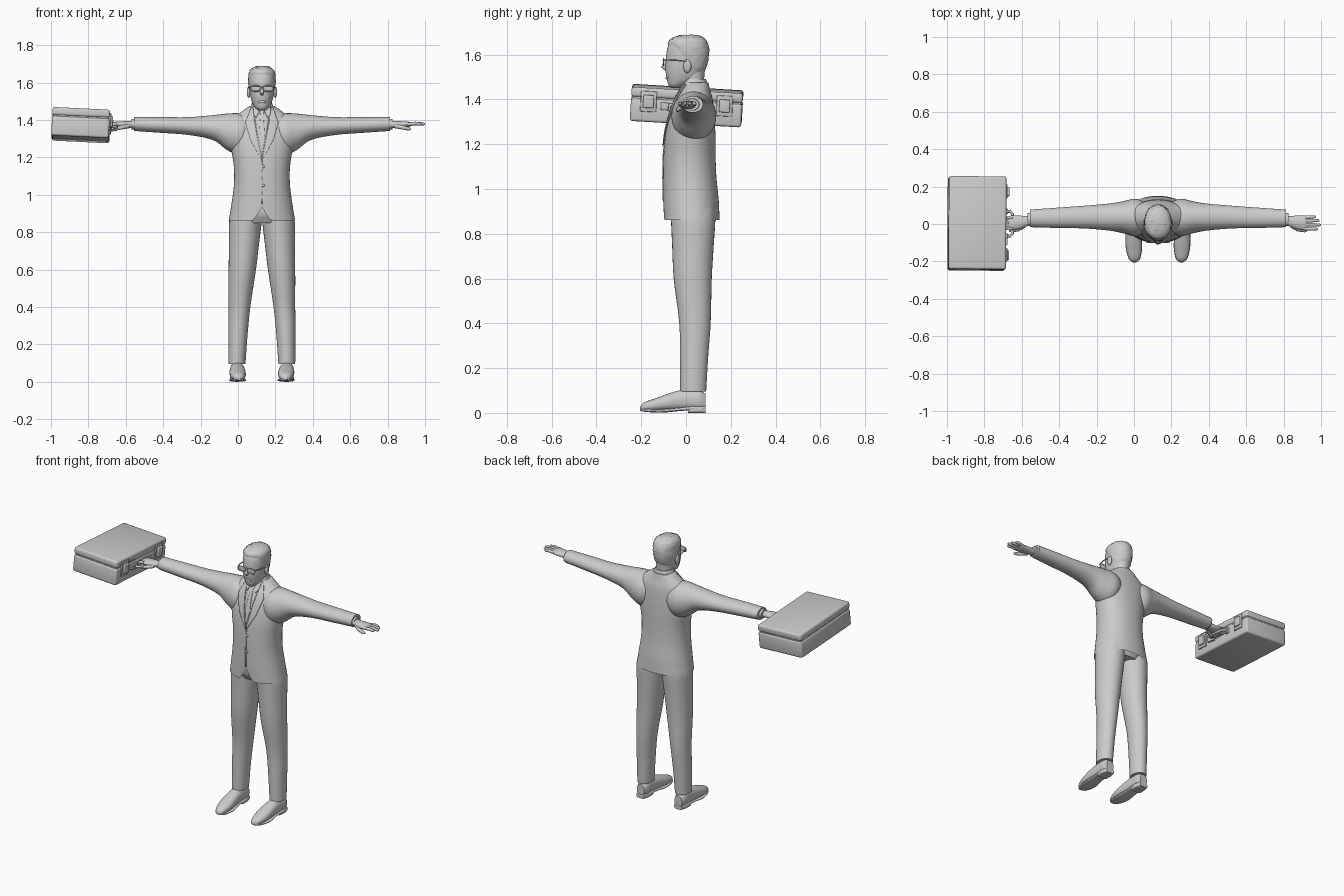
import bpy, bmesh, math, random
from mathutils import Vector

if "Cube" in bpy.data.objects:
    bpy.data.objects.remove(bpy.data.objects["Cube"])

random.seed(4)
CX = 0.128  # x of the figure's centre line
grey = bpy.data.materials.new("plain grey")
grey.diffuse_color = (0.6, 0.6, 0.6, 1)
grey.use_nodes = True
grey.node_tree.nodes["Principled BSDF"].inputs["Base Color"].default_value = grey.diffuse_color


def finish(name, bm, loc=(CX, 0, 0), angle=40):
    bmesh.ops.recalc_face_normals(bm, faces=bm.faces[:])
    me = bpy.data.meshes.new(name)
    bm.to_mesh(me)
    bm.free()
    me.materials.append(grey)
    for p in me.polygons:
        p.use_smooth = True
    me.set_sharp_from_angle(angle=math.radians(angle))
    ob = bpy.data.objects.new(name, me)
    ob.location = loc
    bpy.context.collection.objects.link(ob)
    return ob


def sample(st, t):
    """Smooth interpolation of the stations at t."""
    i = max(k for k in range(len(st) - 1) if st[k][0] <= t or k == 0)
    slope = lambda k, c: ((st[min(k + 1, len(st) - 1)][c] - st[max(k - 1, 0)][c])
                          / (st[min(k + 1, len(st) - 1)][0] - st[max(k - 1, 0)][0]))
    h = st[i + 1][0] - st[i][0]
    u = (t - st[i][0]) / h
    return [(2*u**3 - 3*u*u + 1) * st[i][c] + (u**3 - 2*u*u + u) * h * slope(i, c)
            + (3*u*u - 2*u**3) * st[i + 1][c] + (u**3 - u*u) * h * slope(i + 1, c) for c in range(1, 5)]


def loft(name, st, axis, n=32, steps=4, power=2.0, sx=1, caps=(True, True), tweak=None):
    """Stations are (position, centre a, centre b, radius a, radius b)."""
    bm = bmesh.new()
    ts = [st[i][0] + (st[i + 1][0] - st[i][0]) * k / steps for i in range(len(st) - 1) for k in range(steps)]
    rings = []
    for t in ts + [st[-1][0]]:
        ca, cb, ra, rb = sample(st, t)
        ring = []
        for k in range(n):
            c, s = math.cos(2*math.pi*k/n), math.sin(2*math.pi*k/n)
            a = ca + ra * math.copysign(abs(c)**(2/power), c)
            b = cb + rb * math.copysign(abs(s)**(2/power), s)
            p = {'x': (t, a, b), 'y': (a, t, b), 'z': (a, b, t)}[axis]
            v = Vector((p[0] * sx, p[1], p[2]))
            ring.append(bm.verts.new(tweak(v, Vector((ca, cb, t))) if tweak else v))
        rings.append(ring)
    for r, q in zip(rings, rings[1:]):
        for k in range(n):
            bm.faces.new((r[k], r[(k + 1) % n], q[(k + 1) % n], q[k]))
    if caps[0]:
        bm.faces.new(rings[0])
    if caps[1]:
        bm.faces.new(rings[-1])
    return finish(name, bm)


def tube(name, pts, radii, up=(0, 1, 0), closed=False, n=10, loc=(CX, 0, 0)):
    bm = bmesh.new()
    pts = [Vector(p) for p in pts]
    m, rings = len(pts), []
    for i, p in enumerate(pts):
        d = pts[(i + 1) % m] - pts[i - 1] if closed else pts[min(i + 1, m - 1)] - pts[max(i - 1, 0)]
        a = d.cross(Vector(up)).normalized()
        b = d.cross(a).normalized()
        rings.append([bm.verts.new(p + radii[i % len(radii)] * (a * math.cos(2*math.pi*k/n) + b * math.sin(2*math.pi*k/n)))
                      for k in range(n)])
    for i in range(m if closed else m - 1):
        r, q = rings[i], rings[(i + 1) % m]
        for k in range(n):
            bm.faces.new((r[k], r[(k + 1) % n], q[(k + 1) % n], q[k]))
    if not closed:
        bm.faces.new(rings[0])
        bm.faces.new(rings[-1])
    return finish(name, bm, loc)


def ball(name, pos, scale):
    bm = bmesh.new()
    bmesh.ops.create_uvsphere(bm, u_segments=16, v_segments=10, radius=1)
    for v in bm.verts:
        v.co = Vector([v.co[i] * scale[i] + pos[i] for i in range(3)])
    return finish(name, bm)


# Jacket body, with the front hem cut away at the centre
TORSO = [(0.862, 0, .025, .177, .125), (0.95, 0, .022, .163, .124), (1.05, 0, .017, .15, .119),
         (1.15, 0, .016, .15, .116), (1.25, 0, .02, .165, .111), (1.33, 0, .027, .172, .1),
         (1.4, 0, .036, .16, .083), (1.44, 0, .042, .115, .066), (1.475, 0, .046, .066, .054)]


def hem(v, c):
    if v.y < c.y and v.z < 0.95:
        v.z += (0.95 - v.z) * 0.8 * max(0, 1 - abs(v.x) / 0.045)
    return v


loft("jacket_body", TORSO, 'z', n=72, power=2.2, caps=(False, True), tweak=hem)
loft("hips", [(0.85, 0, .03, .13, .09), (0.9, 0, .028, .165, .112), (1.0, 0, .022, .14, .1)], 'z')


def strip(name, left, right, off, cols=6, rows=6):
    """Thin plate between two edges of (x, z), laid on the jacket front."""
    bm = bmesh.new()

    def at(edge, u):
        i = min(int(u * (len(edge) - 1)), len(edge) - 2)
        return Vector(edge[i]).lerp(Vector(edge[i + 1]), u * (len(edge) - 1) - i)
    grid = []
    total = rows * (len(left) - 1)
    for r in range(total + 1):
        row = []
        for c in range(cols + 1):
            x, z = at(left, r / total).lerp(at(right, r / total), c / cols)
            _, cy, rx, ry = sample(TORSO, z)
            y = cy - ry * max(0, 1 - abs(x / rx)**2.2)**(1 / 2.2)
            row.append(bm.verts.new((x, y - off, z)))
        grid.append(row)
    for r, q in zip(grid, grid[1:]):
        for c in range(cols):
            bm.faces.new((r[c], r[c + 1], q[c + 1], q[c]))
    ob = finish(name, bm)
    sol = ob.modifiers.new("thickness", 'SOLIDIFY')
    sol.thickness, sol.offset = 0.005, 0
    return ob


# Shirt front, tie, lapels, collar and buttons
strip("shirt_front", [(-.045, 1.455), (-.002, 1.2)], [(.045, 1.455), (.002, 1.2)], .001)
strip("tie", [(-.012, 1.45), (-.008, 1.42), (-.016, 1.3), (-.002, 1.22)],
      [(.012, 1.45), (.008, 1.42), (.016, 1.3), (.002, 1.22)], .004)
for s, side in ((-1, "right"), (1, "left")):
    strip(side + "_lapel", [(s*.048, 1.468), (s*.04, 1.39), (s*.022, 1.29), (0, 1.19)],
          [(s*.058, 1.466), (s*.088, 1.385), (s*.06, 1.29), (s*.004, 1.19)], .005)
    strip(side + "_collar_point", [(s*.006, 1.465), (s*.03, 1.41)], [(s*.046, 1.47), (s*.045, 1.43)], .007)
strip("front_edge", [(-.003, 1.19), (-.003, .95)], [(.003, 1.19), (.003, .95)], .001, cols=1)
for i, z in enumerate((1.15, 1.05)):
    ball("button_%d" % i, (0.006, sample(TORSO, z)[1] - sample(TORSO, z)[3] - .001, z), (.008, .005, .008))
loft("collar", [(1.44, 0, .042, .075, .062), (1.475, 0, .036, .06, .058), (1.492, 0, .034, .053, .055)], 'z')

# Neck and head
loft("neck", [(1.42, 0, .034, .055, .05), (1.47, 0, .028, .05, .052), (1.55, 0, .028, .052, .058)], 'z')
HEAD = [(1.45, 0, -.048, .016, .016), (1.463, 0, -.038, .034, .04), (1.49, 0, -.015, .051, .07),
        (1.53, 0, -.005, .062, .087), (1.57, 0, .002, .067, .092), (1.61, 0, .005, .069, .092),
        (1.645, 0, .007, .066, .084), (1.668, 0, .01, .053, .066), (1.68, 0, .012, .03, .038)]
loft("head", HEAD, 'z', n=40, power=2.15)


# Hair swells out above a hairline that drops from brow to nape
def hairline(v, c):
    d = v - c
    back = d.y / max(0.001, math.hypot(d.x, d.y))
    edge = 1.635 - 0.09 * max(0, min(1, back + .75)) - 0.045 * max(0, back)
    f = max(0, min(1, (v.z - edge) / 0.012))
    grow = 0.94 + f * (0.125 + random.uniform(-.02, .025))
    return Vector((c.x + d.x * grow, c.y + d.y * grow, v.z + f * 0.006 + f * random.uniform(-.002, .003)))


loft("hair", HEAD[2:], 'z', n=40, power=2.15, tweak=hairline)
tube("nose", [(0, -.085, 1.582), (0, -.095, 1.562), (0, -.1, 1.546), (0, -.088, 1.535)],
     [.005, .008, .011, .008], up=(1, 0, 0))
ball("lips", (0, -.083, 1.497), (.022, .008, .008))
ball("chin", (0, -.058, 1.468), (.022, .02, .015))

# Glasses and ears
for s, side in ((-1, "right"), (1, "left")):
    ball(side + "_ear", (s*.071, .006, 1.548), (.01, .018, .03))
    rim = [(s*.033 + .026*math.copysign(abs(math.cos(a))**.6, math.cos(a)), -.1,
            1.568 + .015*math.copysign(abs(math.sin(a))**.6, math.sin(a)))
           for a in [2*math.pi*k/20 for k in range(20)]]
    tube(side + "_glasses_rim", rim, [.0032], closed=True, n=6)
    ball(side + "_lens", (s*.033, -.099, 1.568), (.025, .0015, .014))
    tube(side + "_glasses_arm", [(s*.058, -.1, 1.576), (s*.07, -.06, 1.576), (s*.074, .005, 1.57)],
         [.0035], up=(0, 0, 1), n=6)
tube("glasses_bridge", [(-.009, -.1, 1.572), (0, -.103, 1.574), (.009, -.1, 1.572)], [.003], n=6)

# Limbs
ARM = [(.06, .035, 1.335, .078, .085), (.12, .035, 1.325, .1, .11), (.185, .036, 1.336, .086, .098),
       (.255, .037, 1.358, .073, .068), (.39, .037, 1.367, .061, .048), (.54, .033, 1.373, .054, .042),
       (.685, .03, 1.378, .047, .037)]
LEG = [(.095, -.133, .032, .045, .058), (.25, -.128, .036, .051, .063), (.4, -.12, .04, .058, .07),
       (.6, -.105, .03, .073, .085), (.75, -.095, .031, .081, .093), (.86, -.088, .032, .087, .099),
       (.92, -.08, .03, .083, .1)]
SHOE = [(-.205, -.125, .02, .01, .008), (-.19, -.126, .026, .027, .019), (-.14, -.128, .036, .041, .028),
        (-.09, -.13, .046, .043, .036), (-.03, -.132, .056, .04, .044), (.02, -.133, .058, .037, .047),
        (.06, -.133, .056, .036, .046), (.086, -.133, .05, .026, .036)]
SOLE = [(-.204, -.125, .015, .012, .005), (-.185, -.126, .012, .031, .007), (-.11, -.129, .009, .045, .008),
        (-.03, -.132, .016, .037, .008), (.04, -.133, .022, .038, .009), (.086, -.133, .022, .028, .008)]
HEEL = [(.008, -.133, .013, .036, .013), (.05, -.133, .013, .038, .013), (.088, -.133, .013, .027, .013)]
PALM = [(.66, .022, 1.376, .028, .022), (.7, .015, 1.375, .027, .019), (.74, .009, 1.375, .036, .018),
        (.785, .006, 1.376, .039, .014), (.8, .006, 1.376, .034, .008)]
for s, side in ((1, "left"), (-1, "right")):
    loft(side + "_sleeve", ARM, 'x', sx=s)
    loft(side + "_shirt_cuff", [(.66, .027, 1.377, .036, .029), (.698, .024, 1.377, .034, .027)], 'x', sx=s, n=20)
    loft(side + "_trouser_leg", LEG, 'z', sx=-s)
    loft(side + "_shoe", SHOE, 'y', sx=-s, power=2.3)
    loft(side + "_sole", SOLE, 'y', sx=-s, power=3)
    loft(side + "_heel", HEEL, 'y', sx=-s, power=4)
    loft(side + "_palm", PALM, 'x', sx=s, n=20)
    for i, (y, tip) in enumerate(((-.024, .855), (-.004, .872), (.016, .864), (.034, .845))):
        if s > 0:  # open hand
            path = [(.78, y, 1.377), (.82, y*1.1, 1.381), (tip - .008, y*1.15, 1.378), (tip, y*1.15, 1.377)]
        else:      # fingers curled round the handle
            path = [(-.775, y, 1.38), (-.803, y, 1.376), (-.815, y, 1.36), (-.8, y, 1.344), (-.775, y, 1.345)]
        tube("%s_finger_%d" % (side, i), path, [.0095, .0095, .008, .006, .005][:len(path) - 1] + [.003])
    tube(side + "_thumb", [(s*.715, -.008, 1.368), (s*.75, -.03, 1.36), (s*.785, -.036, 1.352), (s*.797, -.036, 1.35)],
         [.013, .011, .009, .004])

# Briefcase, slightly tilted
CASE = (-.84, .003, 1.372)
TILT = (math.radians(-3.4), math.radians(2.8), math.radians(-.5))


def case_box(name, lo, hi, bevel):
    bm = bmesh.new()
    bmesh.ops.create_cube(bm, size=1)
    for v in bm.verts:
        v.co = Vector([lo[i] if v.co[i] < 0 else hi[i] for i in range(3)])
    bmesh.ops.bevel(bm, geom=bm.edges[:], offset=bevel, segments=3, affect='EDGES', profile=0.5)
    finish(name, bm, CASE).rotation_euler = TILT


case_box("case_base", (-.154, -.249, -.076), (.154, .249, .029), .012)
case_box("case_seam", (-.148, -.243, .0), (.148, .243, .05), .004)
case_box("case_lid", (-.154, -.249, .033), (.154, .249, .076), .012)
for s in (-1, 1):
    n = "front" if s < 0 else "back"
    y = s * .17
    case_box(n + "_latch_plate", (.148, y - .036, -.03), (.161, y + .036, .062), .004)
    case_box(n + "_latch_clasp", (.155, y - .024, -.012), (.172, y + .024, .045), .005)
    case_box(n + "_handle_mount", (.148, s*.066 - .014, -.022), (.166, s*.066 + .014, .014), .004)
case_box("case_lock", (.148, -.114, -.018), (.164, -.08, .016), .004)
tube("case_handle", [(.15, -.066, -.004), (.178, -.066, -.004), (.19, -.052, -.004), (.193, 0, -.004),
                     (.19, .052, -.004), (.178, .066, -.004), (.15, .066, -.004)],
     [.008], up=(0, 0, 1), loc=CASE).rotation_euler = TILT
